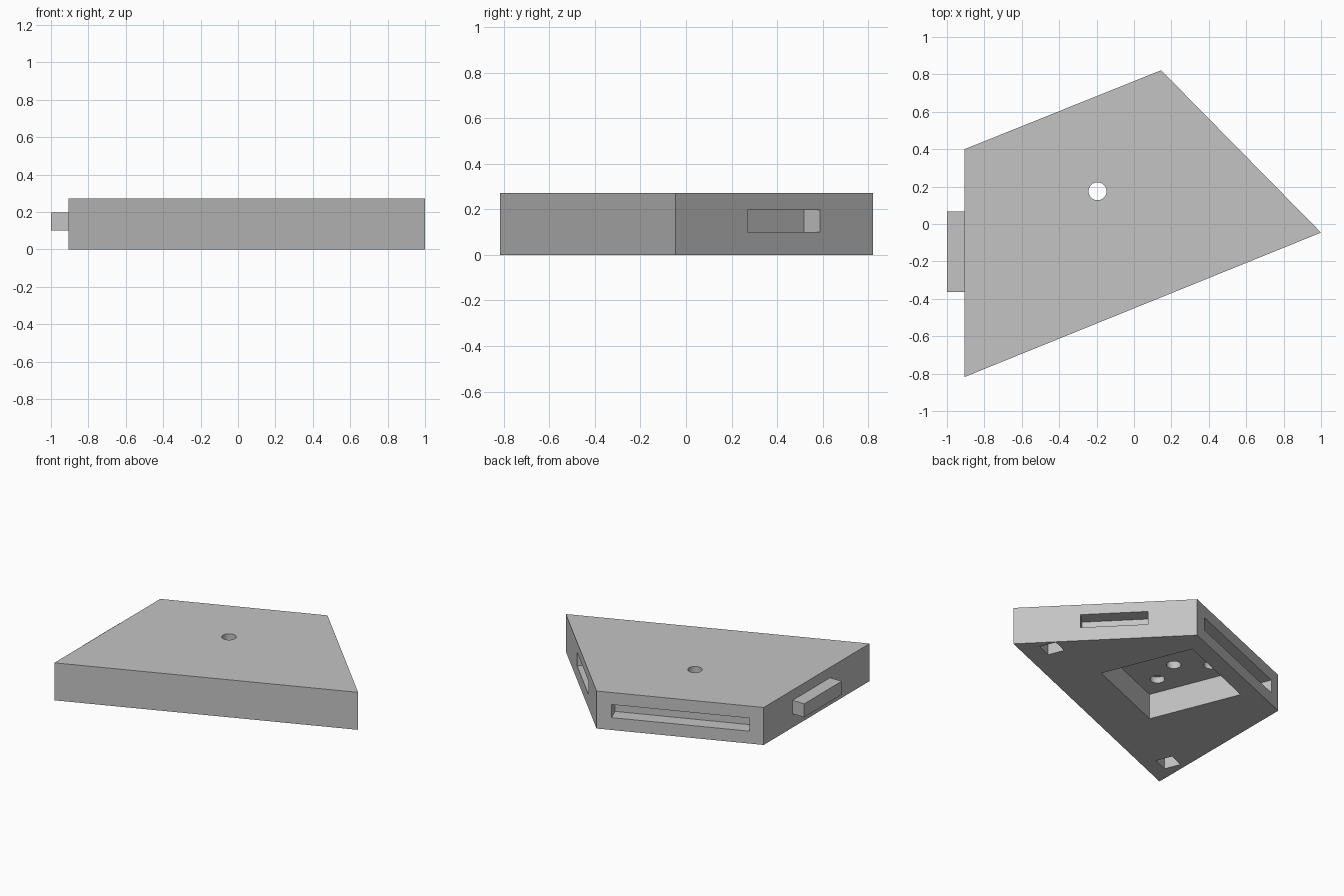
import bpy
import bmesh
import math
from mathutils import Vector

default = bpy.data.objects.get("Cube")
if default:
    bpy.data.objects.remove(default, do_unlink=True)

# Single plain grey
grey = bpy.data.materials.new("plain_grey")
grey.use_nodes = True
colour = (0.55, 0.55, 0.55, 1)
grey.diffuse_color = colour
grey.node_tree.nodes["Principled BSDF"].inputs["Base Color"].default_value = colour


def prism(name, outline, low, high):
    """Extrude a flat outline upwards from low to high."""
    bm = bmesh.new()
    base = bm.faces.new([bm.verts.new((x, y, low)) for x, y in outline])
    top = bmesh.ops.extrude_face_region(bm, geom=[base])["geom"]
    verts = [v for v in top if isinstance(v, bmesh.types.BMVert)]
    bmesh.ops.translate(bm, verts=verts, vec=(0, 0, high - low))
    bmesh.ops.recalc_face_normals(bm, faces=bm.faces)
    mesh = bpy.data.meshes.new(name)
    bm.to_mesh(mesh)
    bm.free()
    mesh.materials.append(grey)
    obj = bpy.data.objects.new(name, mesh)
    bpy.context.collection.objects.link(obj)
    return obj


def square(centre, size, angle):
    """Square outline turned by angle."""
    r = size / math.sqrt(2)
    turns = [angle + math.pi / 4 + i * math.pi / 2 for i in range(4)]
    return [(centre[0] + r * math.cos(t), centre[1] + r * math.sin(t)) for t in turns]


def circle(centre, radius, sides=32):
    turns = [2 * math.pi * i / sides for i in range(sides)]
    return [(centre[0] + radius * math.cos(t), centre[1] + radius * math.sin(t)) for t in turns]


def edge_box(a, b, start, end, inner, outer):
    """Rectangle along the side a-b, reaching inwards and outwards."""
    a, b = Vector(a), Vector(b)
    along = (b - a).normalized()
    out = Vector((along.y, -along.x))
    p, q = a.lerp(b, start), a.lerp(b, end)
    return [p - out * inner, p + out * outer, q + out * outer, q - out * inner]


def cut(body, outline, low, high):
    cutter = prism("cutter", outline, low, high)
    cutter.hide_render = True
    mod = body.modifiers.new("cut", "BOOLEAN")
    mod.operation = "DIFFERENCE"
    mod.solver = "EXACT"
    mod.object = cutter
    bpy.context.view_layer.objects.active = body
    bpy.ops.object.modifier_apply(modifier=mod.name)
    bpy.data.objects.remove(cutter, do_unlink=True)


# Four-sided plate
height = 0.273
front, tip, back, side = (-0.906, -0.818), (1, -0.046), (0.145, 0.822), (-0.906, 0.4)
plate = prism("plate", [front, tip, back, side], 0, height)
tilt = math.atan2(tip[1] - front[1], tip[0] - front[0])

# Square pocket in the underside, with one through hole and two blind holes
ceiling = 0.185
cut(plate, square((-0.136, 0.217), 0.68, tilt), -0.1, ceiling)
cut(plate, circle((-0.195, 0.175), 0.048), ceiling - 0.05, height + 0.1)
for centre in [(-0.235, -0.04), (-0.385, 0.33)]:
    cut(plate, circle(centre, 0.048), ceiling - 0.05, ceiling + 0.045)

# Small square sockets near the two sharp corners
for centre in [(0.765, 0.07), (-0.79, -0.59)]:
    cut(plate, square(centre, 0.12, tilt), -0.1, 0.1)

# Slots in the two rear sides
cut(plate, edge_box(tip, back, 0.365, 0.732, 0.1, 0.1), 0.1, 0.198)
cut(plate, edge_box(back, side, 0.09, 0.915, 0.1, 0.1), 0.09, 0.185)

# Tab standing out from the remaining side
prism("side_tab", [(-1, -0.363), (-0.9, -0.363), (-0.9, 0.068), (-1, 0.068)], 0.1, 0.198)

# Smooth only the round hole walls
bpy.ops.object.select_all(action="DESELECT")
plate.select_set(True)
bpy.context.view_layer.objects.active = plate
bpy.ops.object.shade_smooth_by_angle(angle=math.radians(20))
